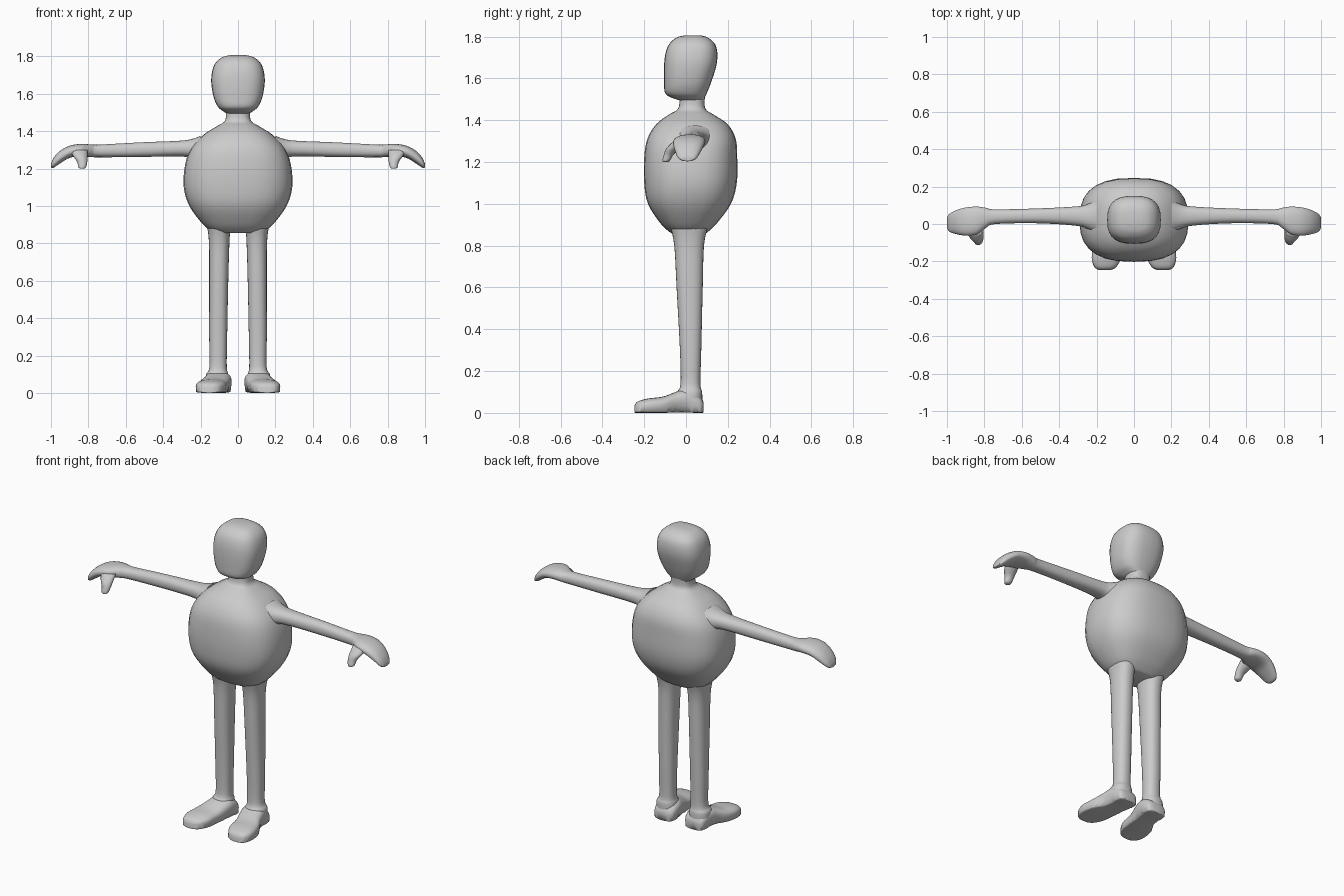
import bpy, bmesh, math
from mathutils import Vector

skin = bpy.data.materials.new("plain_grey")
skin.diffuse_color = (0.6, 0.6, 0.6, 1)


def smooth_rows(rows, steps):
    """Resample section rows with a Catmull-Rom spline."""
    pts = [Vector(r) for r in rows]
    pts = [pts[0]] + pts + [pts[-1]]
    out = []
    for i in range(1, len(pts) - 2):
        a, b, c, d = pts[i - 1:i + 3]
        for s in range(steps):
            t = s / steps
            out.append(0.5 * (2 * b + (c - a) * t + (2 * a - 5 * b + 4 * c - d) * t * t
                              + (3 * b - a - 3 * c + d) * t ** 3))
    return out + [pts[-1]]


def loft(name, axis, rows, power=2.0, sides=28, steps=4, mirror=False):
    """Rows are (position on axis, u min, u max, v min, v max)."""
    bm = bmesh.new()
    rings = []
    for p, u0, u1, v0, v1 in smooth_rows(rows, steps):
        ring = []
        for k in range(sides):
            a = 2 * math.pi * k / sides
            c, s = math.cos(a), math.sin(a)
            u = (u0 + u1) / 2 + (u1 - u0) / 2 * math.copysign(abs(c) ** (2 / power), c)
            v = (v0 + v1) / 2 + (v1 - v0) / 2 * math.copysign(abs(s) ** (2 / power), s)
            co = {"x": (p, u, v), "y": (u, p, v), "z": (u, v, p)}[axis]
            ring.append(bm.verts.new(co))
        rings.append(ring)
    for r, q in zip(rings, rings[1:]):
        for k in range(sides):
            j = (k + 1) % sides
            bm.faces.new((r[k], r[j], q[j], q[k]))
    bm.faces.new(rings[0])
    bm.faces.new(rings[-1])
    bmesh.ops.recalc_face_normals(bm, faces=bm.faces)
    me = bpy.data.meshes.new(name)
    bm.to_mesh(me)
    bm.free()
    me.materials.append(skin)
    ob = bpy.data.objects.new(name, me)
    bpy.context.collection.objects.link(ob)
    if mirror:
        ob.modifiers.new("mirror", "MIRROR")
    bpy.ops.object.select_all(action="DESELECT")
    ob.select_set(True)
    bpy.context.view_layer.objects.active = ob
    bpy.ops.object.shade_smooth_by_angle(angle=math.radians(50))
    return ob


# Round torso rising into the neck
loft("torso", "z", [
    (0.855, -0.12, 0.12, -0.06, 0.09),
    (0.87, -0.15, 0.15, -0.085, 0.11),
    (0.91, -0.195, 0.195, -0.125, 0.15),
    (1.00, -0.26, 0.26, -0.182, 0.215),
    (1.10, -0.29, 0.29, -0.2, 0.243),
    (1.22, -0.283, 0.283, -0.2, 0.245),
    (1.31, -0.25, 0.25, -0.185, 0.238),
    (1.38, -0.185, 0.185, -0.143, 0.2),
    (1.425, -0.115, 0.115, -0.085, 0.135),
    (1.455, -0.07, 0.07, -0.038, 0.093),
    (1.51, -0.064, 0.064, -0.03, 0.09)], power=2.6)

# Head with a flat face and a full back of the skull
loft("head", "z", [
    (1.495, -0.06, 0.06, -0.03, 0.085),
    (1.508, -0.082, 0.082, -0.07, 0.09),
    (1.53, -0.107, 0.107, -0.1, 0.1),
    (1.58, -0.13, 0.13, -0.105, 0.12),
    (1.66, -0.143, 0.143, -0.105, 0.145),
    (1.72, -0.138, 0.138, -0.098, 0.15),
    (1.765, -0.12, 0.12, -0.08, 0.138),
    (1.795, -0.085, 0.085, -0.045, 0.105),
    (1.806, -0.045, 0.045, -0.005, 0.07)], power=2.7)

# Arms and mitten hands
loft("arms", "x", [
    (0.20, -0.055, 0.135, 1.225, 1.375),
    (0.25, -0.025, 0.105, 1.255, 1.357),
    (0.32, -0.008, 0.093, 1.265, 1.348),
    (0.52, 0.004, 0.083, 1.262, 1.34),
    (0.74, 0.0, 0.078, 1.26, 1.328),
    (0.79, -0.02, 0.086, 1.262, 1.329),
    (0.84, -0.055, 0.093, 1.265, 1.332),
    (0.90, -0.062, 0.088, 1.257, 1.322),
    (0.95, -0.054, 0.074, 1.228, 1.296),
    (0.985, -0.042, 0.055, 1.205, 1.258),
    (1.0, -0.022, 0.035, 1.205, 1.225)], power=2.3, mirror=True)

# Thumbs pointing forward and down
loft("thumbs", "z", [
    (1.199, 0.825, 0.842, -0.107, -0.09),
    (1.206, 0.813, 0.853, -0.113, -0.077),
    (1.235, 0.806, 0.86, -0.106, -0.06),
    (1.265, 0.805, 0.88, -0.094, -0.03),
    (1.30, 0.805, 0.90, -0.06, 0.0)], sides=16, mirror=True)

# Straight legs, deeper at the hip, flaring at the ankle
loft("legs", "z", [
    (0.05, 0.048, 0.172, -0.035, 0.078),
    (0.10, 0.052, 0.17, -0.04, 0.077),
    (0.14, 0.06, 0.153, -0.026, 0.069),
    (0.30, 0.058, 0.154, -0.029, 0.073),
    (0.60, 0.052, 0.154, -0.045, 0.08),
    (0.80, 0.046, 0.155, -0.056, 0.086),
    (0.89, 0.04, 0.165, -0.075, 0.105)], power=2.3, mirror=True)

# Feet turned slightly outward
feet = loft("feet", "y", [
    (-0.247, 0.125, 0.185, 0.004, 0.035),
    (-0.23, 0.095, 0.212, 0.0, 0.055),
    (-0.18, 0.068, 0.226, 0.0, 0.069),
    (-0.11, 0.058, 0.215, 0.0, 0.078),
    (-0.05, 0.044, 0.19, 0.008, 0.1),
    (0.0, 0.035, 0.178, 0.008, 0.115),
    (0.05, 0.036, 0.17, 0.0, 0.095),
    (0.075, 0.048, 0.16, 0.0, 0.07),
    (0.084, 0.07, 0.14, 0.006, 0.05)], power=2.5, mirror=True)

# Flatten the soles so the widest line sits near the ground
for v in feet.data.vertices:
    if v.co.z < 0.03:
        v.co.z *= 0.25
